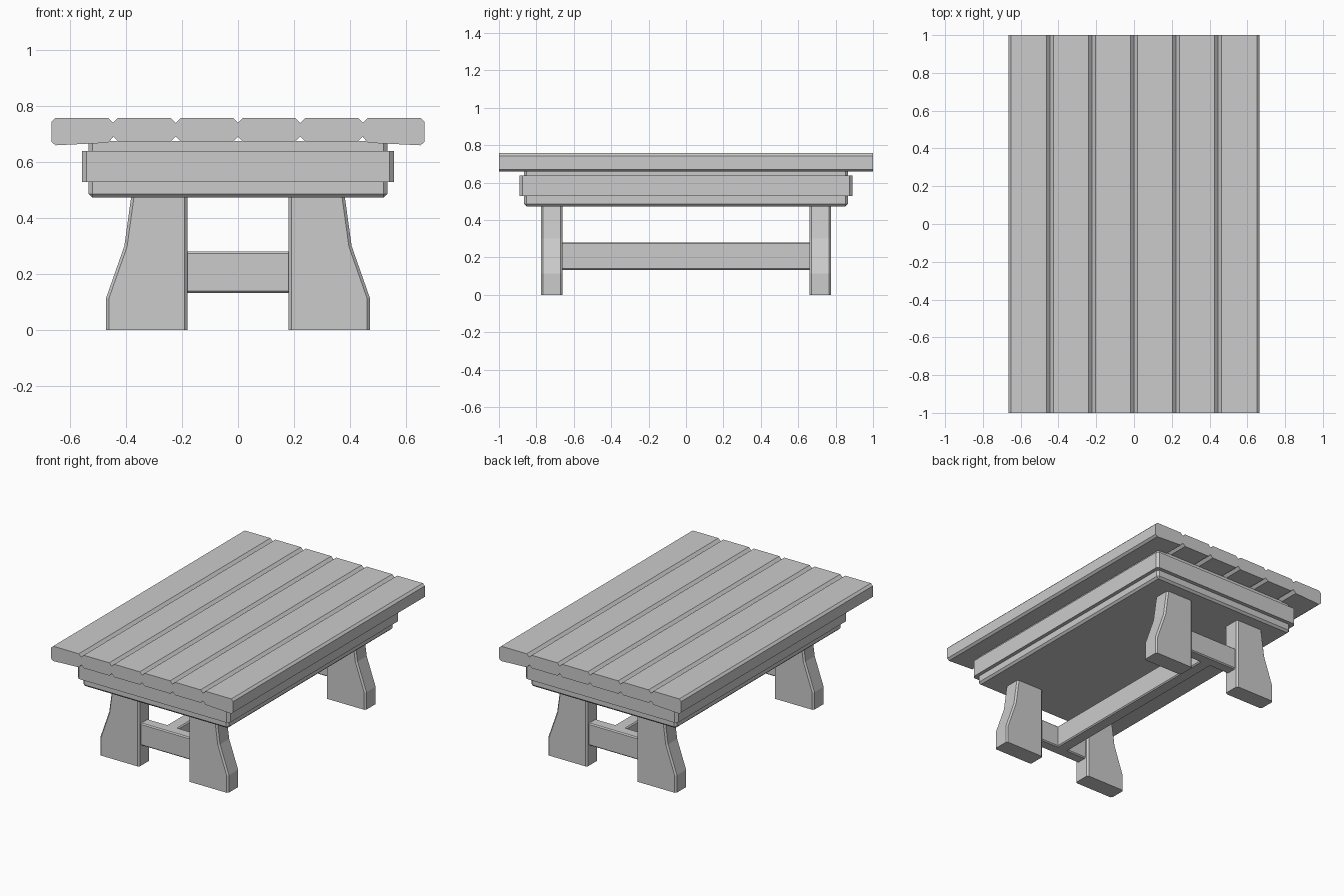
import bpy, bmesh

if "Cube" in bpy.data.objects:
    bpy.data.objects.remove(bpy.data.objects["Cube"])


def finish(name, bm):
    bmesh.ops.recalc_face_normals(bm, faces=bm.faces)
    me = bpy.data.meshes.new(name)
    bm.to_mesh(me)
    bm.free()
    ob = bpy.data.objects.new(name, me)
    bpy.context.collection.objects.link(ob)
    return ob


def prism(name, profile, y0, y1, bevel=0.0, pick=lambda e: True):
    """Extrude an (x, z) profile along y and chamfer the picked edges."""
    bm = bmesh.new()
    face = bm.faces.new([bm.verts.new((x, y0, z)) for x, z in profile])
    ext = bmesh.ops.extrude_face_region(bm, geom=[face])['geom']
    bmesh.ops.translate(bm, vec=(0, y1 - y0, 0),
                        verts=[v for v in ext if isinstance(v, bmesh.types.BMVert)])
    bmesh.ops.recalc_face_normals(bm, faces=bm.faces)
    if bevel:
        bmesh.ops.bevel(bm, geom=[e for e in bm.edges if pick(e)], offset=bevel,
                        segments=1, affect='EDGES')
    return finish(name, bm)


def box(name, x0, x1, y0, y1, z0, z1, bevel=0.0, pick=lambda e: True):
    return prism(name, [(x0, z0), (x1, z0), (x1, z1), (x0, z1)], y0, y1, bevel, pick)


def upright(e):
    a, b = e.verts
    return abs(a.co.z - b.co.z) > 0.01


def along(axis):
    return lambda e: abs(e.verts[0].co[axis] - e.verts[1].co[axis]) > 0.1


# Table top: six chamfered planks, outer two droop slightly underneath
joints = [-0.445, -0.222, 0, 0.222, 0.445]
top, low, c = 0.757, 0.672, 0.018
for i, (a, b) in enumerate(zip(joints, joints[1:])):
    prism(f"top_plank_{i + 1}",
          [(a + c, low), (b - c, low), (b, low + c), (b, top - c),
           (b - c, top), (a + c, top), (a, top - c), (a, low + c)], -1, 1)
for s, side in ((-1, "left"), (1, "right")):
    prof = [(0.463, 0.668), (0.65, 0.659), (0.665, 0.671), (0.665, 0.743),
            (0.651, top), (0.463, top), (0.445, top - c), (0.445, 0.688)]
    prism(f"top_plank_{side}_edge", [(s * x, z) for x, z in prof], -1, 1)

# Apron body and the raised belt around it
box("apron", -0.532, 0.532, -0.865, 0.865, 0.473, 0.674, 0.013,
    lambda e: upright(e) or max(v.co.z for v in e.verts) < 0.5)
box("apron_belt", -0.556, 0.556, -0.89, 0.89, 0.528, 0.638, 0.016, upright)

# Four splayed legs
leg = [(0.18, 0), (0.47, 0), (0.47, 0.115), (0.405, 0.3), (0.38, 0.48), (0.18, 0.48)]
for sx, side in ((-1, "left"), (1, "right")):
    for sy, end in ((-1, "front"), (1, "back")):
        prism(f"{end}_{side}_leg", [(sx * x, z) for x, z in leg],
              sy * 0.775, sy * 0.66, 0.01,
              lambda e: upright(e) and abs(e.verts[0].co.y - e.verts[1].co.y) < 0.01)

# Stretchers: one between each leg pair, one long rail joining them
for sy, end in ((-1, "front"), (1, "back")):
    y = sy * 0.718
    box(f"{end}_stretcher", -0.19, 0.19, y - 0.038, y + 0.038, 0.133, 0.28, 0.007, along(0))
box("long_rail", -0.042, 0.042, -0.7, 0.7, 0.133, 0.28, 0.007, along(1))
